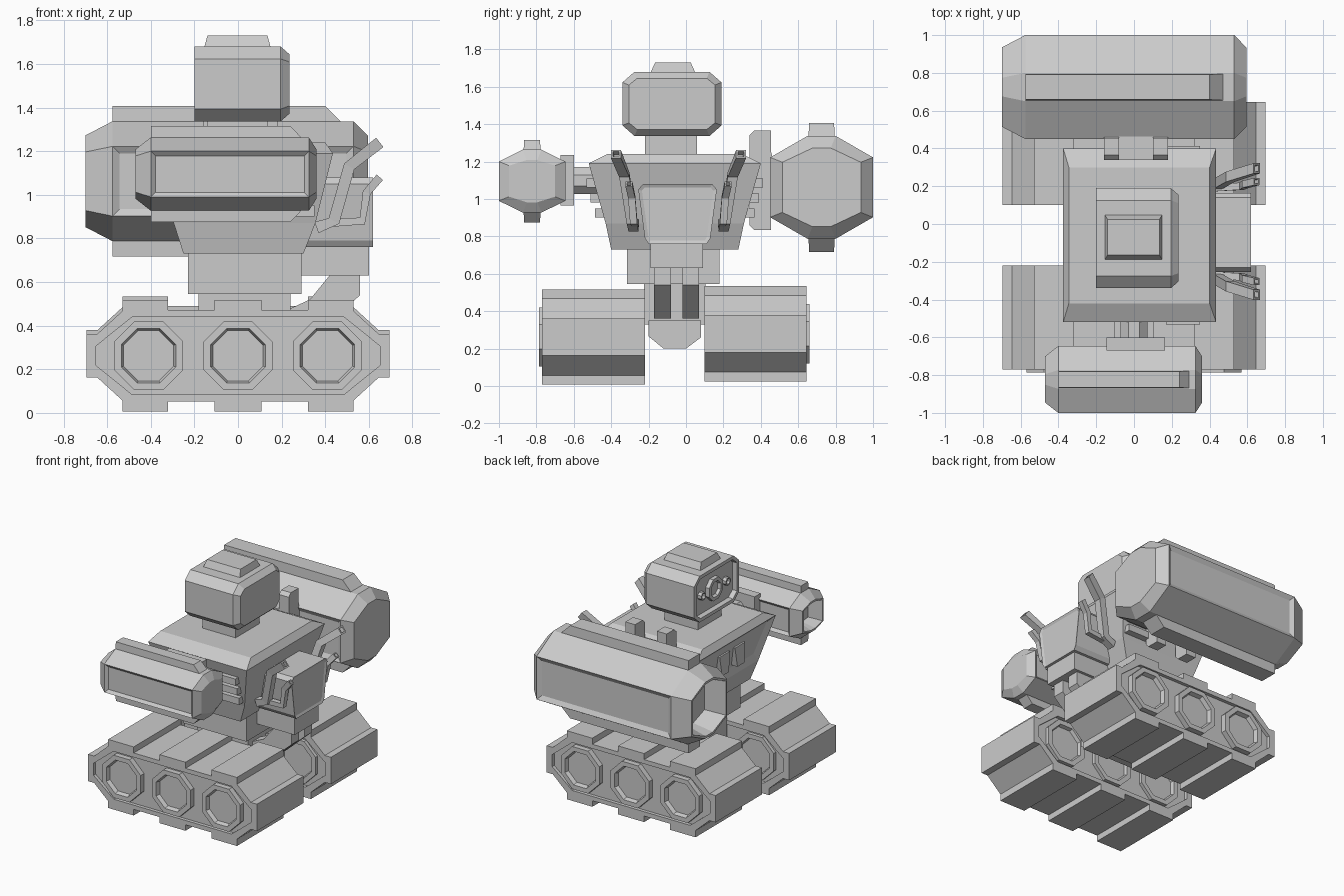
import bpy, bmesh, math
from mathutils import Vector

cube = bpy.data.objects.get("Cube")
if cube:
    bpy.data.objects.remove(cube, do_unlink=True)

grey = bpy.data.materials.new("plain_grey")
grey.use_nodes = True
grey.diffuse_color = (0.6, 0.6, 0.6, 1)
grey.node_tree.nodes["Principled BSDF"].inputs["Base Color"].default_value = (0.6, 0.6, 0.6, 1)


def loft(name, rings, inset=None):
    """Join matching rings of points and cap the ends. inset = (test, thickness, depth)."""
    bm = bmesh.new()
    rows = [[bm.verts.new(p) for p in r] for r in rings]
    n = len(rows[0])
    for a, b in zip(rows, rows[1:]):
        for i in range(n):
            j = (i + 1) % n
            bm.faces.new((a[i], a[j], b[j], b[i]))
    bm.faces.new(rows[0])
    bm.faces.new(rows[-1])
    bmesh.ops.recalc_face_normals(bm, faces=bm.faces)
    if inset:
        bm.normal_update()
        picked = [f for f in bm.faces if inset[0](f)]
        bmesh.ops.inset_individual(bm, faces=picked, thickness=inset[1], depth=inset[2])
    me = bpy.data.meshes.new(name)
    bm.to_mesh(me)
    bm.free()
    me.materials.append(grey)
    ob = bpy.data.objects.new(name, me)
    bpy.context.collection.objects.link(ob)
    return ob


def rect(x0, x1, y0, y1, z):
    return [(x0, y0, z), (x1, y0, z), (x1, y1, z), (x0, y1, z)]


def box(name, x0, x1, y0, y1, z0, z1):
    return loft(name, [rect(x0, x1, y0, y1, z0), rect(x0, x1, y0, y1, z1)])


def prism_y(name, pts, y0, y1):
    return loft(name, [[(x, y, z) for x, z in pts] for y in (y0, y1)])


def octo(x, cy, cz, hy, hz, fy, fz, d=0):
    """Eight-sided ring facing x: half sizes, half flats, inward offset d."""
    hy, hz, fy, fz = hy - d, hz - d, fy - d * .4, fz - d * .4
    half = [(hy, -fz), (hy, fz), (fy, hz), (-fy, hz)]
    return [(x, cy + s * y, cz + s * z) for s in (1, -1) for y, z in half]


def ngon(r, n=8):
    r /= math.cos(math.pi / n)
    return [(r * math.cos((i + .5) * math.tau / n), r * math.sin((i + .5) * math.tau / n)) for i in range(n)]


# Tracks with tread pads, sunken sides and ringed wheels
def track(name, y0, y1, z, out):
    q = [(.695, .1), (.645, .1), (.53, .205), (.53, .255), (.32, .255), (.32, .21), (.107, .21), (.107, .255)]
    right = [(x, -h) for x, h in reversed(q)] + q
    prof = right + [(-x, -h) for x, h in right]
    body = prism_y(name + "_track", [(x, z + h) for x, h in prof], y0, y1)
    inner = [(.65, -.045), (.65, .045), (.485, .178), (-.485, .178)]
    inner += [(-x, -h) for x, h in inner]
    for y, s in ((y0, -1), (y1, 1)):
        cut = prism_y("cutter", [(x, z + h) for x, h in inner], y - s * .025, y + s * .05)
        cut.hide_render = True
        mod = body.modifiers.new("recess", "BOOLEAN")
        mod.operation, mod.object, mod.solver = "DIFFERENCE", cut, "EXACT"
        bpy.context.view_layer.objects.active = body
        bpy.ops.object.modifier_apply(modifier=mod.name)
        bpy.data.objects.remove(cut, do_unlink=True)
        rim = y + s * (.015 if s == out else 0)
        for x in (-.41, 0, .41):
            steps = ((.158, y - s * .04), (.158, rim), (.125, rim), (.115, rim - s * .03))
            loft(name + "_wheel", [[(x + a, w, z + b) for a, b in ngon(r)] for r, w in steps])


track("front", -.77, -.22, .262, -1)
track("rear", .1, .645, .279, 1)

# Chassis between the tracks
keel = [(-.2, .35), (-.2, .265), (-.12, .2), (0, .2), (.08, .26), (.08, .35)]
loft("chassis_keel", [[(x, y, z) for y, z in keel] for x in (-.3, .3)])
box("chassis", -.18, .24, -.225, .105, .33, .55)
leg = [(.56, .63), (.56, .54), (.36, .36), (.2, .36), (.2, .46), (.33, .52), (.42, .63)]
for y in (-.125, .025):
    prism_y("rear_strut", leg, y - .045, y + .045)

# Waist and torso
box("waist", -.23, .29, -.315, .18, .545, .75)
loft("torso", [rect(-.25, .3, -.4, .28, .73), rect(-.295, .355, -.43, .31, .87),
               rect(-.375, .435, -.52, .4, 1.19), rect(-.345, .4, -.42, .3, 1.24)],
     (lambda f: f.normal.x < -.9 and f.calc_center_median().z > .9, .07, -.025))
for s in (-1, 1):
    for z in (.9, .98, 1.06):
        box("torso_rib", .17, .35, -.06 + s * .36, -.06 + s * (z * .28 + .175), z, z + .05)
for y in (-.15, .03):
    loft("chest_vent", [[(x, y + a, z) for a, z in ((-.05, .95), (.03, .95), (.06, 1.1), (-.06, 1.1))]
                        for x in (-.34, -.29)])

# Backpack and its lower box
pack = [(-.2, .76), (.11, .76), (.13, .79), (.165, 1.05), (.14, 1.08), (-.23, 1.08), (-.255, 1.05), (-.22, .79)]
loft("backpack", [[(x, y, z) for y, z in pack] for x in (.3, .62)],
     (lambda f: f.normal.x > .9, .02, -.008))
box("backpack_base", .29, .6, -.19, .09, .63, .77)


# Bent exhaust pipes with hollow tips
def pipe(name, path, w):
    path = [Vector(p) for p in path]
    rings = []
    for i, p in enumerate(path):
        t = path[min(i + 1, len(path) - 1)] - path[max(i - 1, 0)]
        n = Vector((t.z, 0, -t.x)).normalized()
        rings.append((p, n, w))
    tip = path[-1]
    back = (path[-2] - tip).normalized() * .03
    rings += [(tip, n, w * .6), (tip + back, n, w * .6)]
    loft(name, [[p + n * a * r + Vector((0, b * r, 0)) for a, b in ((1, 1), (1, -1), (-1, -1), (-1, 1))]
                for p, n, r in rings])


for s in (-1, 1):
    def side(pts):
        return [(x, -.04 + s * y, z) for x, y, z in pts]
    pipe("tall_pipe", side([(.36, .24, .85), (.44, .25, .88), (.51, .29, 1.13), (.65, .335, 1.24)]), .027)
    pipe("short_pipe", side([(.4, .23, .87), (.57, .24, .88), (.59, .25, 1.01), (.65, .265, 1.08)]), .019)

# Neck and head, face looking along -x
box("neck", -.14, .135, -.22, .06, 1.23, 1.35)
hd = (-.075, 1.508, .265, .172, .2, .115)
loft("head", [octo(-.165, *hd, .03), octo(-.2, *hd, .025), octo(-.2, *hd), octo(.195, *hd), octo(.235, *hd, .035)])
loft("head_cap", [rect(-.155, .15, -.19, .05, 1.675), rect(-.14, .135, -.165, .025, 1.73)])


def eye(name, y, r):
    steps = ((-.15, r), (-.195, r), (-.195, r * .7), (-.175, r * .6))
    loft(name, [[(x, y + a, 1.508 + b) for a, b in ngon(q)] for x, q in steps])


eye("main_lens", -.075, .08)
for y in (-.22, .07):
    eye("side_lens", y, .028)


# Arm cannons: hollow muzzle at -x, tapered rear, sunken side panels, fins
def cannon(name, sec, xs, d, inset, fin):
    x0, x1, x2, x3 = xs
    cy, cz, hy, hz = sec[:4]
    loft(name + "_cannon",
         [octo(x1 + .03, *sec, d * 1.7), octo(x0, *sec, d * 1.25), octo(x0, *sec, d),
          octo(x1, *sec), octo(x2, *sec), octo(x3, *sec, d)],
         (lambda f: abs(f.normal.y) > .95 and f.calc_area() > .08, inset, -.018))
    f0, f1, f2, h, w = fin
    for s in (-1, 1):
        rows = ((f0, f2, w, hz - .03), (f0, f2, w, hz), (f0, f1, w * .95, hz + h))
        loft(name + "_fin", [rect(a, b, cy - v, cy + v, cz + s * z) for a, b, v, z in rows])


cannon("large", (.725, 1.062, .275, .275, .075, .16), (-.7, -.575, .53, .595), .065, .045,
       (-.575, .4, .47, .07, .07))
cannon("small", (-.823, 1.095, .178, .168, .05, .105), (-.47, -.4, .325, .36), .055, .03,
       (-.4, .24, .29, .052, .045))

# Shoulder mounts
for name, y0, y1, r in (("small_axle", -.62, -.38, .072), ("large_axle", .25, .48, .11)):
    loft(name, [[(a, y, 1.098 + b) for a, b in ngon(r)] for y in (y0, y1)])
box("small_mount", -.145, .165, -.67, -.6, .965, 1.235)
box("large_mount", -.16, .18, .34, .47, .97, 1.23)
for x in (-.16, .1):
    for s in (-1, 1):
        prong = [(.34, .1), (.34, .24), (.365, .265), (.455, .265), (.455, .15), (.47, .1)]
        loft("mount_prong", [[(v, y, 1.1 + s * z) for y, z in prong] for v in (x, x + .08)])
